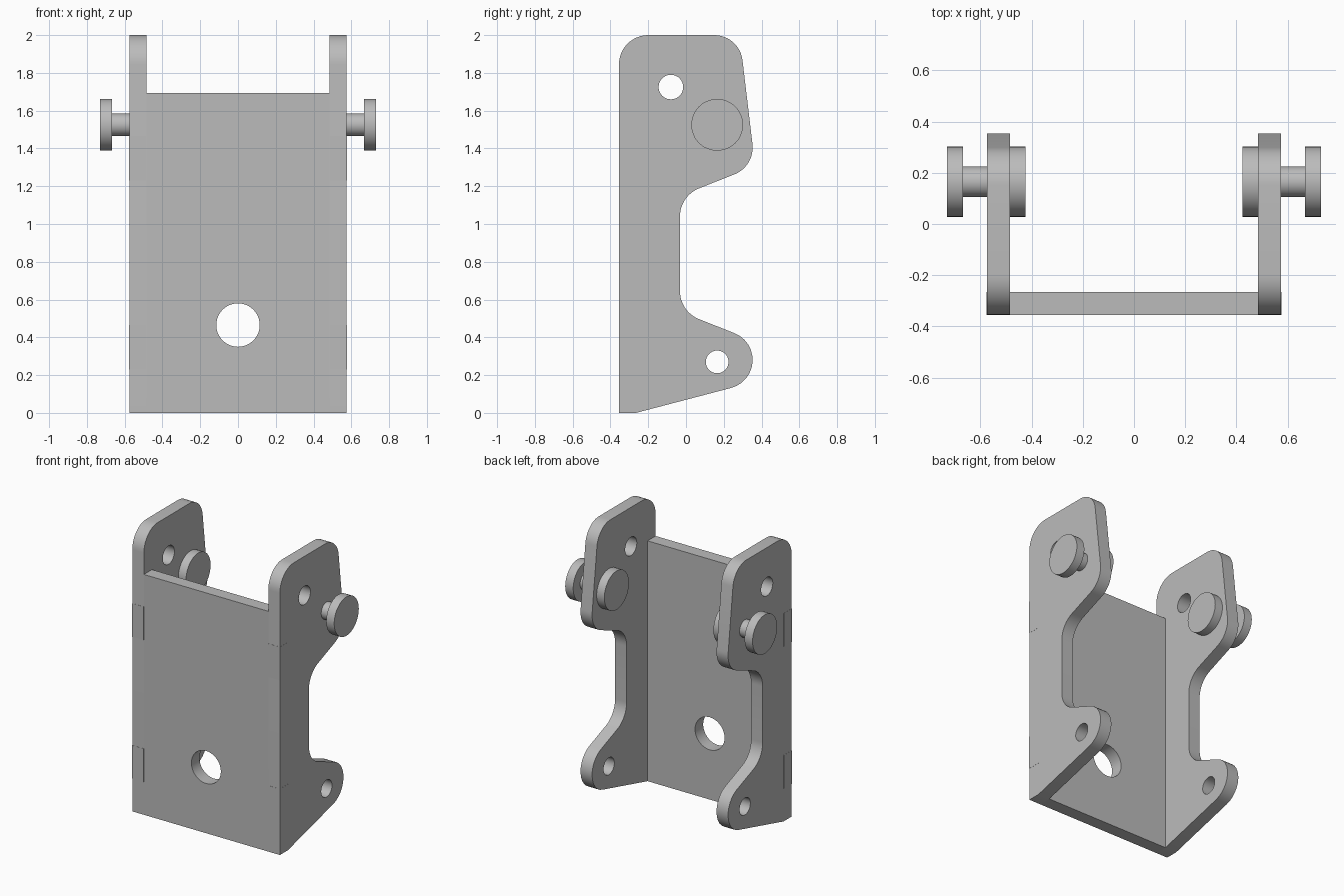
import bpy, bmesh
from math import sin, cos, radians, pi
from mathutils import Matrix, Vector

if "Cube" in bpy.data.objects:
    bpy.data.objects.remove(bpy.data.objects["Cube"])

steel = bpy.data.materials.new("grey_steel")
steel.use_nodes = True
GREY = (0.5, 0.5, 0.5, 1)
steel.diffuse_color = GREY
steel.node_tree.nodes["Principled BSDF"].inputs["Base Color"].default_value = GREY

THICK = 0.09
HALF = 0.575      # outer half width
DEPTH = 0.355     # half depth


def arc(cx, cy, r, start, end, steps=12):
    """Points on an arc, angles in degrees."""
    angles = [radians(start + (end - start) * i / steps) for i in range(steps + 1)]
    return [(cx + r * cos(a), cy + r * sin(a)) for a in angles]


def hole(cx, cy, r):
    return arc(cx, cy, r, 0, 360, 40)[:-1]


def add_mesh(name, bm):
    mesh = bpy.data.meshes.new(name)
    bm.to_mesh(mesh)
    bm.free()
    mesh.materials.append(steel)
    ob = bpy.data.objects.new(name, mesh)
    bpy.context.collection.objects.link(ob)
    bpy.ops.object.select_all(action='DESELECT')
    ob.select_set(True)
    bpy.context.view_layer.objects.active = ob
    bpy.ops.object.shade_smooth_by_angle(angle=radians(30))
    return ob


def plate(name, loops, matrix):
    """Flat sheet with holes, extruded from closed outlines."""
    curve = bpy.data.curves.new(name, 'CURVE')
    curve.dimensions = '2D'
    curve.fill_mode = 'BOTH'
    curve.extrude = THICK / 2
    for loop in loops:
        spline = curve.splines.new('POLY')
        spline.points.add(len(loop) - 1)
        for point, (x, y) in zip(spline.points, loop):
            point.co = (x, y, 0, 1)
        spline.use_cyclic_u = True
    helper = bpy.data.objects.new(name + "_outline", curve)
    bpy.context.collection.objects.link(helper)
    bpy.context.view_layer.update()
    bm = bmesh.new()
    bm.from_mesh(helper.evaluated_get(bpy.context.evaluated_depsgraph_get()).to_mesh())
    bpy.data.objects.remove(helper)
    bmesh.ops.remove_doubles(bm, verts=bm.verts, dist=1e-5)
    bmesh.ops.recalc_face_normals(bm, faces=bm.faces)
    bm.transform(matrix)
    return add_mesh(name, bm)


def axes(x, y, z, offset):
    return Matrix.Translation(offset) @ Matrix((x, y, z)).transposed().to_4x4()


# Side plate outline: lower lobe, waist, upper ear (depth, height)
outline = [(-DEPTH, 0), (-DEPTH + THICK, 0)]
outline += arc(0.2, 0.28, 0.153, -75.6, 68.5)
outline += arc(0.128, 0.645, 0.16, 248.5, 180)
outline += arc(0.128, 1.04, 0.16, 180, 111.5)
outline += arc(0.2, 1.405, 0.153, -68.5, 7.5)
outline += arc(0.15, 1.85, 0.15, 7.5, 90)
outline += arc(-0.2, 1.845, 0.155, 90, 180)
side_loops = [outline, hole(-0.08, 1.725, 0.065), hole(0.165, 0.27, 0.06)]

# Front plate between the sides
inner = HALF - THICK
front = [(-inner, 0), (inner, 0), (inner, 1.693), (-inner, 1.693)]
plate("front_plate", [front, hole(0, 0.465, 0.115)],
      axes((1, 0, 0), (0, 0, 1), (0, -1, 0), (0, -DEPTH + THICK / 2, 0)))

for label, s in (("left", 1), ("right", -1)):
    plate(label + "_side_plate", side_loops,
          axes((0, 1, 0), (0, 0, 1), (1, 0, 0), (s * (HALF - THICK / 2), 0, 0)))

    # Pin: inner head, shaft, outer head
    bm = bmesh.new()
    for x0, x1, r in ((0.425, inner, 0.137), (inner, 0.668, 0.06), (0.668, 0.73, 0.137)):
        place = Matrix.Translation((s * (x0 + x1) / 2, 0.165, 1.525)) @ Matrix.Rotation(pi / 2, 4, 'Y')
        bmesh.ops.create_cone(bm, cap_ends=True, segments=48, radius1=r, radius2=r,
                              depth=x1 - x0, matrix=place)
    add_mesh(label + "_pin", bm)

    # Corner tabs, barely proud of the sheet so their seams read
    for place_name, z in (("lower", 0.348), ("upper", 1.348)):
        bm = bmesh.new()
        size = Vector((THICK, THICK, 0.235))
        centre = Vector((s * (HALF - THICK / 2 + 0.001), -DEPTH + THICK / 2 - 0.001, z))
        bmesh.ops.create_cube(bm, size=1, matrix=Matrix.Translation(centre) @ Matrix.Diagonal(size).to_4x4())
        add_mesh(f"{label}_{place_name}_tab", bm)
